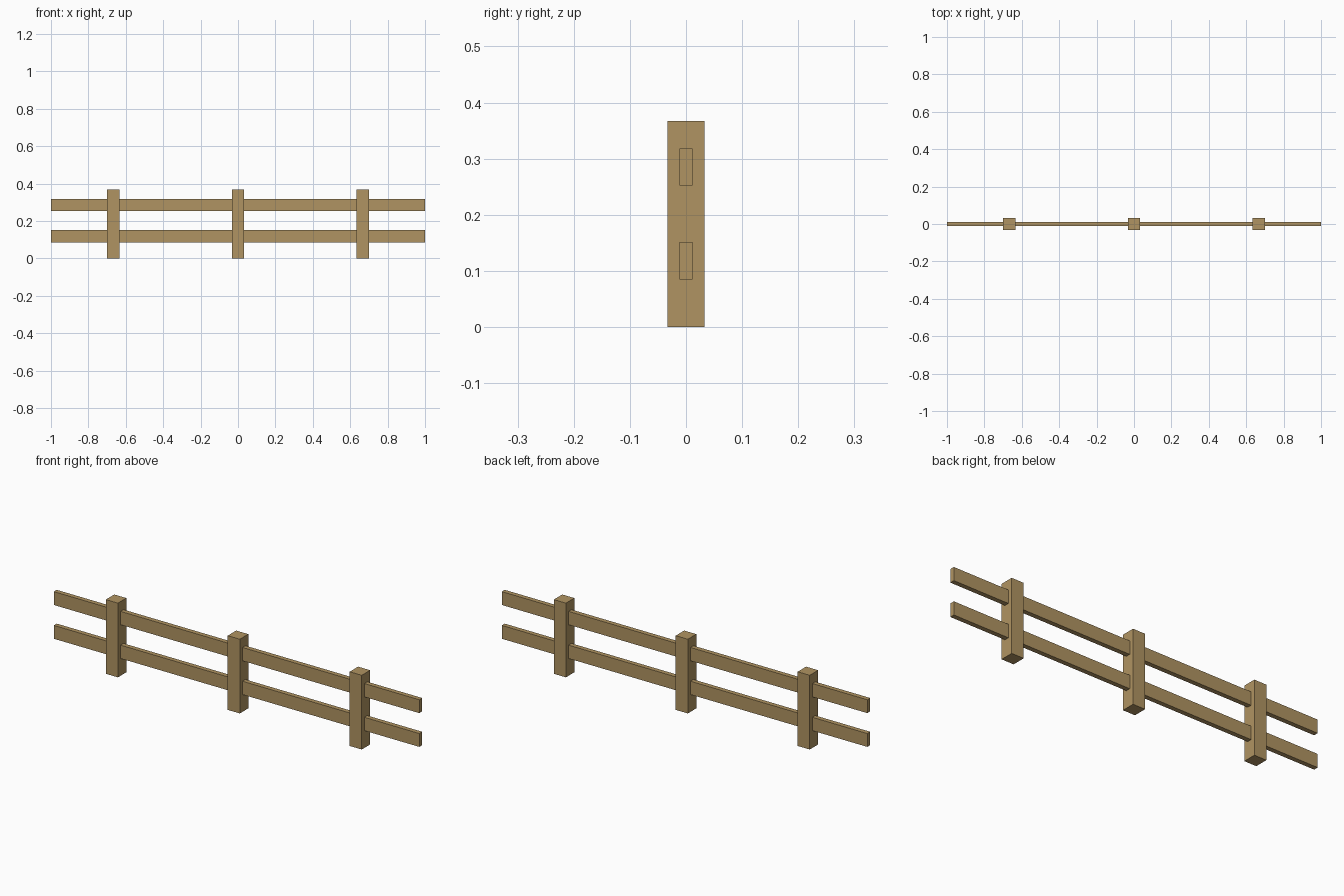
import bpy

# Remove the default cube
default = bpy.data.objects.get("Cube")
if default:
    bpy.data.objects.remove(default, do_unlink=True)

# Weathered wood
wood = bpy.data.materials.new("light_brown_wood")
wood.use_nodes = True
colour = (0.434, 0.296, 0.122, 1.0)
wood.diffuse_color = colour
bsdf = next(n for n in wood.node_tree.nodes if n.type == "BSDF_PRINCIPLED")
bsdf.inputs["Base Color"].default_value = colour
bsdf.inputs["Roughness"].default_value = 0.9


def add_beam(name, size, location):
    bpy.ops.mesh.primitive_cube_add(size=1, location=location)
    beam = bpy.context.object
    beam.name = name
    beam.scale = size
    bpy.ops.object.transform_apply(location=False, rotation=False, scale=True)
    beam.data.materials.append(wood)


# Upright posts
POST_WIDTH, POST_HEIGHT, POST_SPACING = 0.066, 0.367, 0.667
for side, name in ((-1, "right_post"), (0, "middle_post"), (1, "left_post")):
    add_beam(name, (POST_WIDTH, POST_WIDTH, POST_HEIGHT),
             (side * POST_SPACING, 0, POST_HEIGHT / 2))

# Horizontal rails running through the posts
for name, height in (("lower_rail", 0.118), ("upper_rail", 0.285)):
    add_beam(name, (2.0, 0.023, 0.066), (0, 0, height))
